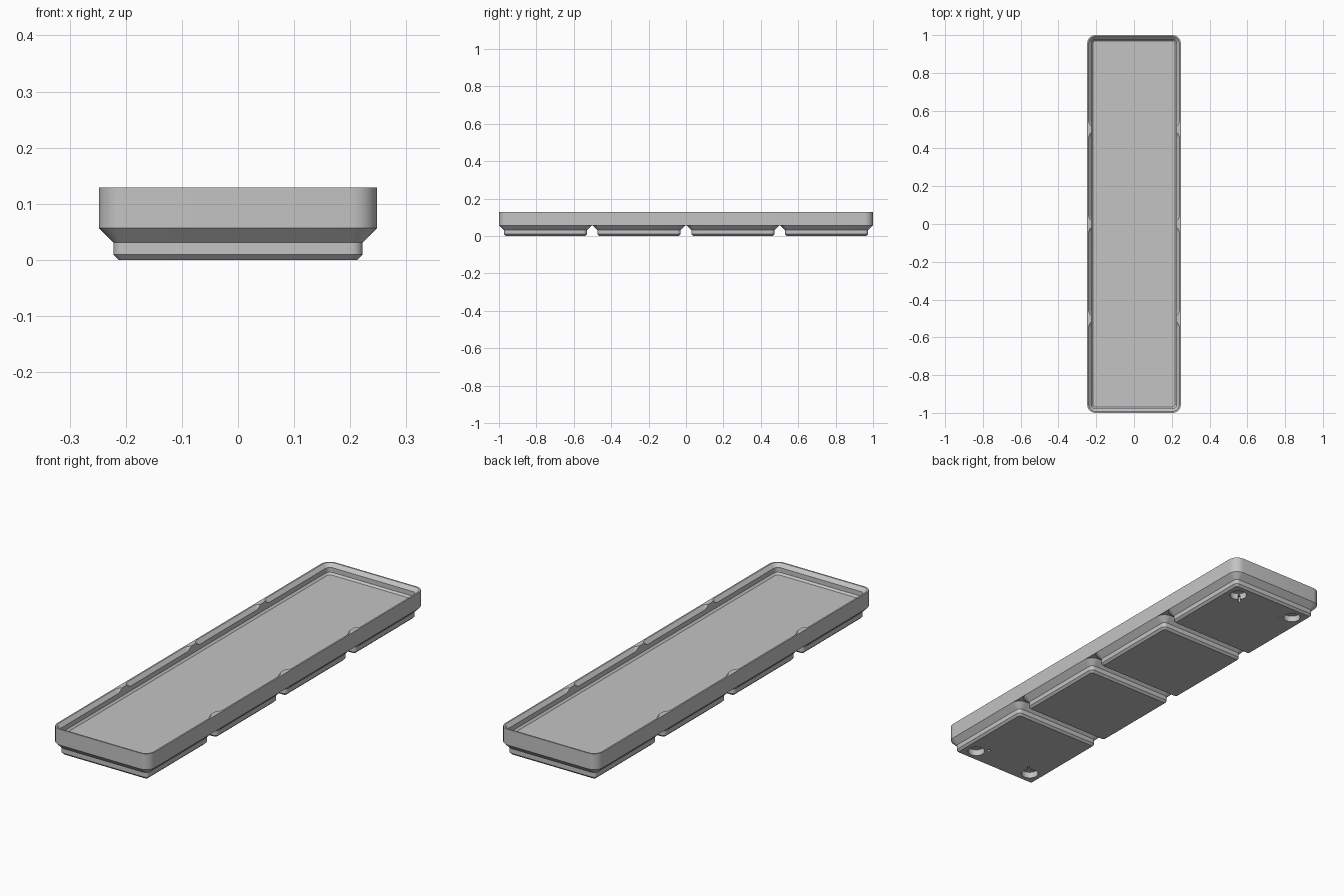
import bpy, bmesh, math
from mathutils import Matrix, Vector

if "Cube" in bpy.data.objects:
    bpy.data.objects.remove(bpy.data.objects["Cube"])

MM = 2 / 167.5            # model units per millimetre
PITCH, CELL, LENGTH = 42.0, 41.5, 167.5
RADIUS, FLOOR, TOP, SHOULDER = 3.75, 7.0, 10.8, 4.75
CENTRES = [PITCH * (i - 1.5) for i in range(4)]

grey = bpy.data.materials.new("plain_grey")
grey.diffuse_color = (0.55, 0.55, 0.55, 1)
grey.use_nodes = True
grey.node_tree.nodes["Principled BSDF"].inputs["Base Color"].default_value = grey.diffuse_color


def rounded_ring(bm, length, inset, z, y0, seg=8):
    """Rounded rectangle of vertices, one cell wide, shrunk by inset."""
    r = RADIUS - inset
    cx, cy = CELL / 2 - RADIUS, length / 2 - RADIUS
    verts = []
    for k, (sx, sy) in enumerate([(1, 1), (-1, 1), (-1, -1), (1, -1)]):
        for i in range(seg + 1):
            a = math.pi / 2 * (k + i / seg)
            verts.append(bm.verts.new(Vector((sx * cx + r * math.cos(a),
                                              y0 + sy * cy + r * math.sin(a), z)) * MM))
    return verts


def loft(bm, length, profile, y0=0):
    """Closed solid through (inset, height) steps, bottom to top."""
    rings = [rounded_ring(bm, length, d, z, y0) for d, z in profile]
    n = len(rings[0])
    bm.faces.new(rings[0][::-1])
    bm.faces.new(rings[-1])
    for lo, hi in zip(rings, rings[1:]):
        for i in range(n):
            j = (i + 1) % n
            bm.faces.new((lo[i], lo[j], hi[j], hi[i]))


def finish(name, bm):
    bmesh.ops.recalc_face_normals(bm, faces=bm.faces)
    mesh = bpy.data.meshes.new(name)
    bm.to_mesh(mesh)
    bm.free()
    mesh.materials.append(grey)
    ob = bpy.data.objects.new(name, mesh)
    bpy.context.collection.objects.link(ob)
    return ob


def solid(name, length, profile, centres=(0,)):
    bm = bmesh.new()
    for y in centres:
        loft(bm, length, profile, y)
    return finish(name, bm)


def activate(ob):
    bpy.ops.object.select_all(action='DESELECT')
    ob.select_set(True)
    bpy.context.view_layer.objects.active = ob


def cut(ob, cutter):
    mod = ob.modifiers.new("cut", 'BOOLEAN')
    mod.operation, mod.solver, mod.object = 'DIFFERENCE', 'EXACT', cutter
    activate(ob)
    bpy.ops.object.modifier_apply(modifier=mod.name)
    bpy.data.objects.remove(cutter)


def smooth(ob):
    activate(ob)
    bpy.ops.object.shade_smooth_by_angle(angle=math.radians(30))


# Tray body: long rounded block with a stepped cavity
tray = solid("tray_body", LENGTH, [(0, SHOULDER), (0, TOP)])
cut(tray, solid("cavity_cutter", LENGTH,
                [(2.6, FLOOR), (1.9, FLOOR + 0.7), (1.9, TOP + 2)]))
# Sloped upper lip, one recess per cell, leaving cusps between cells
cut(tray, solid("lip_cutter", CELL,
                [(2.1, FLOOR + 2.3), (0, FLOOR + 4.4)], CENTRES))
smooth(tray)

# Four stepped feet; the end ones have slotted round holes at the outer corners
for i, y in enumerate(CENTRES):
    foot = solid(f"foot_{i + 1}", CELL,
                 [(2.95, 0), (2.15, 0.8), (2.15, 2.6), (0, SHOULDER)], [y])
    if i in (0, 3):
        end = math.copysign(1, y)
        for side in (-1, 1):
            place = Matrix.Translation(Vector((side * 13, y + end * 13, 0)) * MM)
            bm = bmesh.new()
            bmesh.ops.create_cone(bm, cap_ends=True, segments=32, depth=4.8 * MM,
                                  radius1=3.1 * MM, radius2=3.1 * MM, matrix=place)
            cut(foot, finish("hole_cutter", bm))
            # narrow slot pointing to the middle of the foot
            turn = Matrix.Rotation(math.atan2(-end, -side), 4, 'Z')
            shape = (Matrix.Translation(Vector((2.6, 0, 0)) * MM)
                     @ Matrix.Diagonal((5.2 * MM, 0.8 * MM, 4.2 * MM, 1)))
            bm = bmesh.new()
            bmesh.ops.create_cube(bm, size=1, matrix=place @ turn @ shape)
            cut(foot, finish("slot_cutter", bm))
    smooth(foot)
